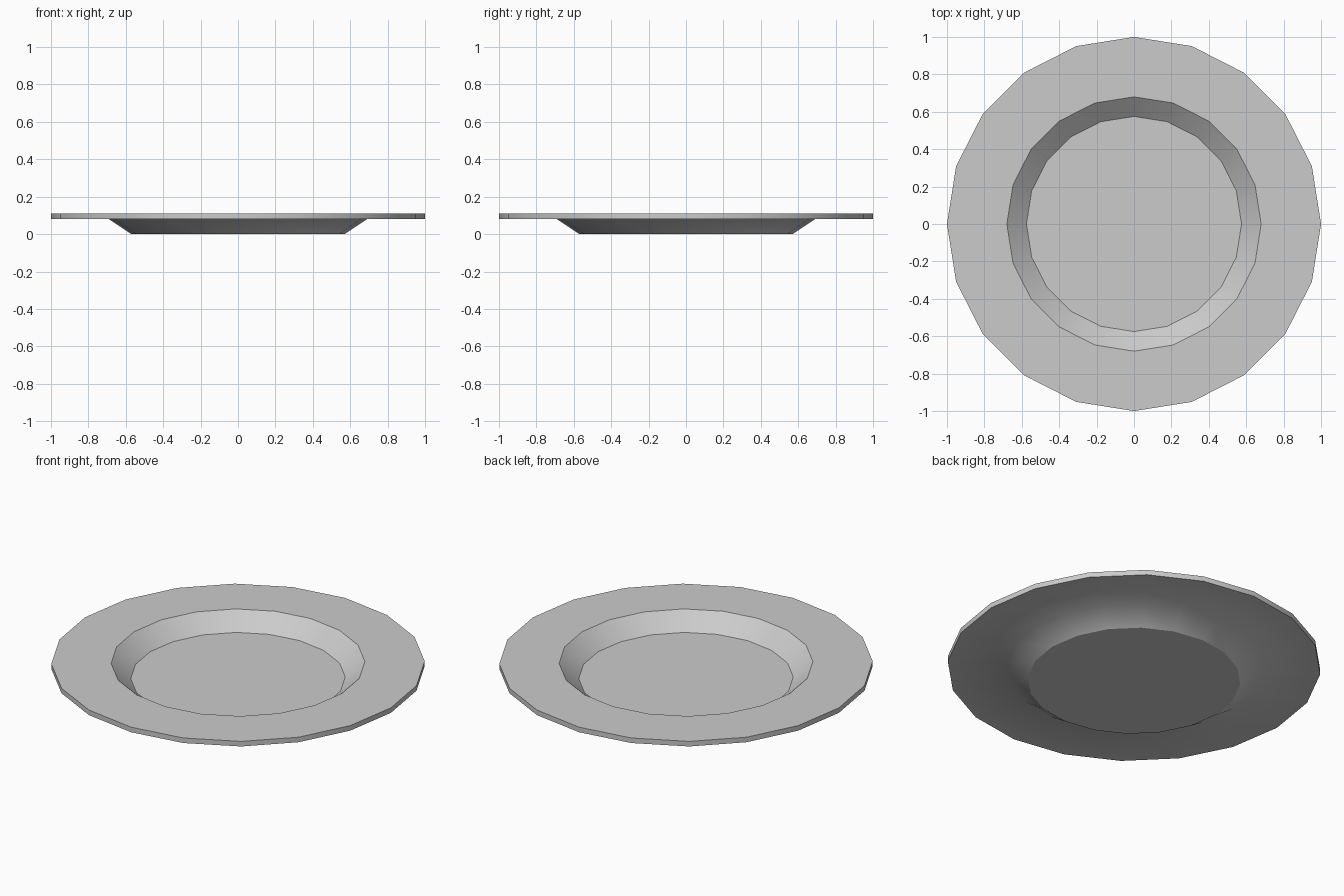
import bpy, bmesh
from math import cos, sin, tau, radians

if "Cube" in bpy.data.objects:
    bpy.data.objects.remove(bpy.data.objects["Cube"])

SIDES = 20
# Profile (radius, height) from the floor of the well, over the rim, to the foot
PROFILE = [(0.575, 0.02), (0.68, 0.11), (1.0, 0.11),
           (1.0, 0.08), (0.69, 0.08), (0.57, 0.0)]

bm = bmesh.new()
rings = [[bm.verts.new((r * cos(tau * i / SIDES), r * sin(tau * i / SIDES), z))
          for i in range(SIDES)] for r, z in PROFILE]

# Well wall, rim and underside
for a, b in zip(rings, rings[1:]):
    for i in range(SIDES):
        j = (i + 1) % SIDES
        bm.faces.new((a[i], b[i], b[j], a[j]))

# Well floor and foot
bm.faces.new(rings[0])
foot = bm.faces.new(rings[-1][::-1])
bmesh.ops.recalc_face_normals(bm, faces=bm.faces)

# Smooth around the ring, crisp at the profile corners
for f in bm.faces:
    f.smooth = True
for e in bm.edges:
    e.smooth = e.calc_face_angle(0) < radians(36) and foot not in e.link_faces

mesh = bpy.data.meshes.new("plate")
bm.to_mesh(mesh)
bm.free()
plate = bpy.data.objects.new("plate", mesh)
bpy.context.collection.objects.link(plate)
